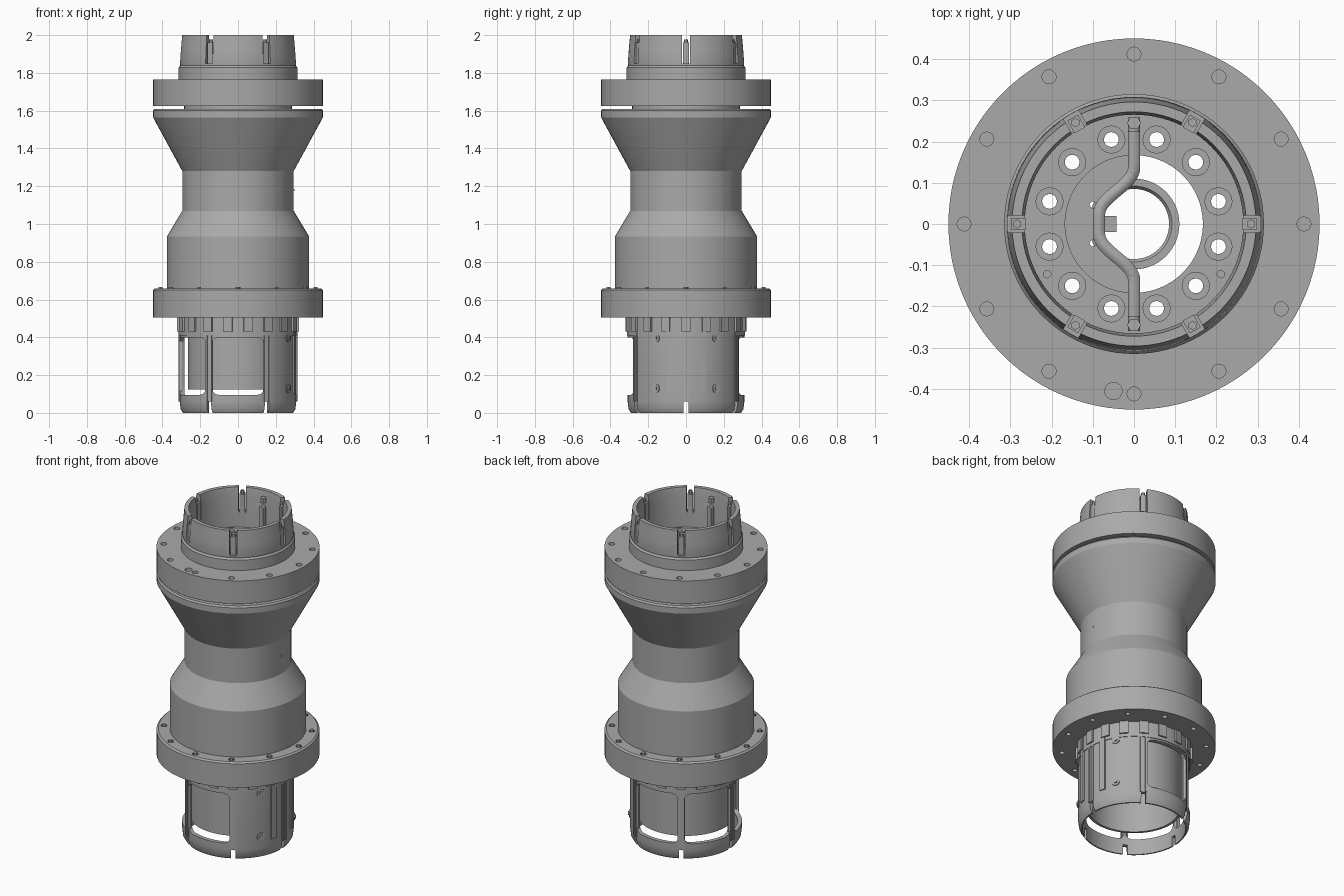
import bpy, bmesh
from math import radians, pi, cos, sin
from mathutils import Matrix

if "Cube" in bpy.data.objects:
    bpy.data.objects.remove(bpy.data.objects["Cube"], do_unlink=True)

grey = bpy.data.materials.new("machined_grey")
grey.use_nodes = True
TONE = (0.4, 0.4, 0.4, 1)
grey.diffuse_color = TONE
next(n for n in grey.node_tree.nodes if n.type == 'BSDF_PRINCIPLED').inputs["Base Color"].default_value = TONE

SIX = range(0, 360, 60)
TWELVE = range(0, 360, 30)


def finish(name, bm, smooth=True):
    bmesh.ops.recalc_face_normals(bm, faces=bm.faces)
    mesh = bpy.data.meshes.new(name)
    bm.to_mesh(mesh)
    bm.free()
    mesh.materials.append(grey)
    obj = bpy.data.objects.new(name, mesh)
    bpy.context.collection.objects.link(obj)
    if smooth:
        activate(obj)
        bpy.ops.object.shade_smooth_by_angle(angle=radians(25))
    return obj


def activate(obj):
    bpy.ops.object.select_all(action='DESELECT')
    obj.select_set(True)
    bpy.context.view_layer.objects.active = obj


def lathe(name, profile, centre=(0, 0), steps=96):
    """Spin a closed (radius, z) outline around the z axis."""
    bm = bmesh.new()
    vs = [bm.verts.new((r, 0, z)) for r, z in profile]
    edges = [bm.edges.new((vs[i - 1], vs[i])) for i in range(len(vs))]
    bmesh.ops.spin(bm, geom=vs + edges, cent=(0, 0, 0), axis=(0, 0, 1),
                   angle=2 * pi, steps=steps)
    bmesh.ops.remove_doubles(bm, verts=bm.verts, dist=1e-5)
    bmesh.ops.translate(bm, verts=bm.verts, vec=(*centre, 0))
    return finish(name, bm)


def place(angle, r, z):
    return Matrix.Rotation(radians(angle), 4, 'Z') @ Matrix.Translation((r, 0, z))


def box(bm, angle, r, z, size, rounding=0):
    vs = bmesh.ops.create_cube(bm, size=1, matrix=place(angle, r, z) @ Matrix.Diagonal((*size, 1)))["verts"]
    if rounding:
        out = place(angle, 1, 0).translation.normalized()
        edges = {e for v in vs for e in v.link_edges
                 if abs((e.verts[0].co - e.verts[1].co).normalized().dot(out)) > 0.9}
        bmesh.ops.bevel(bm, geom=list(edges), offset=rounding, segments=5,
                        profile=0.5, affect='EDGES')


def rod(bm, angle, r, z, radius, depth, sides=16, radial=False):
    m = place(angle, r, z)
    if radial:
        m = m @ Matrix.Rotation(pi / 2, 4, 'Y')
    bmesh.ops.create_cone(bm, cap_ends=True, segments=sides, radius1=radius,
                          radius2=radius, depth=depth, matrix=m)


def cut(target, bm):
    cutter = finish(target.name + "_cutter", bm, False)
    cutter.hide_render = True
    mod = target.modifiers.new("cut", 'BOOLEAN')
    mod.object, mod.operation, mod.solver = cutter, 'DIFFERENCE', 'EXACT'
    activate(target)
    bpy.ops.object.modifier_apply(modifier=mod.name)
    bpy.data.objects.remove(cutter, do_unlink=True)
    bpy.ops.object.shade_smooth_by_angle(angle=radians(25))


# Waisted body
lathe("waisted_body", [(0.25, 0.6), (0.376, 0.6), (0.376, 0.935), (0.295, 1.07),
                       (0.295, 1.28), (0.45, 1.565), (0.45, 1.6), (0.443, 1.61),
                       (0.285, 1.61), (0.285, 1.64), (0.25, 1.64)])

# Lower flange with bolt holes on both faces
lower_flange = lathe("lower_flange", [(0.25, 0.505), (0.45, 0.505), (0.45, 0.65),
                                      (0.44, 0.658), (0.25, 0.658)])
bm = bmesh.new()
for a in TWELVE:
    rod(bm, a, 0.41, 0.66, 0.017, 0.05)
    rod(bm, a + 15, 0.4, 0.505, 0.014, 0.05)
cut(lower_flange, bm)
bm = bmesh.new()
for a in TWELVE:
    rod(bm, a, 0.41, 0.652, 0.012, 0.03, 6)
finish("lower_flange_bolts", bm, False)

# Upper flange with bolt holes
upper_flange = lathe("upper_flange", [(0.265, 1.625), (0.45, 1.625), (0.45, 1.765), (0.265, 1.765)])
bm = bmesh.new()
for a in TWELVE:
    rod(bm, a, 0.412, 1.765, 0.017, 0.04)
rod(bm, 263, 0.408, 1.765, 0.021, 0.04)
cut(upper_flange, bm)

# Upper collar, split by six slots
collar = lathe("upper_collar", [(0.265, 1.72), (0.315, 1.72), (0.315, 1.828), (0.306, 1.838),
                                (0.308, 1.848), (0.303, 1.92), (0.296, 2.0), (0.272, 2.0),
                                (0.265, 1.95)])
bm = bmesh.new()
for a in SIX:
    box(bm, a, 0.29, 1.95, (0.1, 0.042, 0.2))
cut(collar, bm)

# Guide lugs standing in the slots
bm = bmesh.new()
for a in SIX:
    box(bm, a, 0.28, 1.86, (0.035, 0.03, 0.2))
    rod(bm, a, 0.284, 1.965, 0.011, 0.024, 6)
finish("guide_lugs", bm, False)

# Bolting plate inside the collar
plate = lathe("bolting_plate", [(0.167, 1.7), (0.28, 1.7), (0.28, 1.76), (0.167, 1.76)])
bm = bmesh.new()
for a in TWELVE:
    rod(bm, a + 15, 0.212, 1.73, 0.018, 0.2, 20)
for a in (-30, 210):
    rod(bm, a, 0.243, 1.76, 0.009, 0.03)
cut(plate, bm)
for a in TWELVE:
    t = radians(a + 15)
    lathe("plate_bushing", [(0.018, 1.74), (0.034, 1.74), (0.034, 1.768), (0.018, 1.768)],
          (0.212 * cos(t), 0.212 * sin(t)), 20)


# Curved divider across the bore
def divider_x(y):
    t = min(max((abs(y) - 0.025) / 0.11, 0), 1)
    return -0.0425 * (1 + cos(pi * t))


def divider_points(reach, count=40):
    ys = [reach * (2 * i / count - 1) for i in range(count + 1)]
    return [(divider_x(y), y) for y in ys]


bm = bmesh.new()
rows = [[bm.verts.new((x, y, z)) for x, y in divider_points(0.26)] for z in (1.66, 1.785)]
for i in range(len(rows[0]) - 1):
    bm.faces.new((rows[0][i], rows[0][i + 1], rows[1][i + 1], rows[1][i]))
divider = finish("curved_divider", bm)
thick = divider.modifiers.new("thickness", 'SOLIDIFY')
thick.thickness, thick.offset = 0.03, 0

# Half plate closing one side of the bore
bm = bmesh.new()
arc = [(0.175 * cos(radians(a)), 0.175 * sin(radians(a))) for a in range(90, 271, 6)]
outline = [bm.verts.new((x, y, 1.72)) for x, y in arc + divider_points(0.165)]
face = bm.faces.new(outline)
top = bmesh.ops.extrude_face_region(bm, geom=[face])["geom"]
bmesh.ops.translate(bm, verts=[v for v in top if isinstance(v, bmesh.types.BMVert)], vec=(0, 0, 0.03))
half_plate = finish("half_plate", bm, False)
bm = bmesh.new()
for a in (155, 205):
    rod(bm, a, 0.11, 1.735, 0.008, 0.1)
cut(half_plate, bm)

# Central ring with its key
lathe("central_ring", [(0.085, 1.6), (0.11, 1.6), (0.11, 1.72), (0.092, 1.72), (0.085, 1.71)],
      (0.0, 0), 64)
bm = bmesh.new()
box(bm, 0, -0.06, 1.73, (0.035, 0.04, 0.06))
finish("ring_key", bm, False)

# Upright latch fingers with nuts
bm = bmesh.new()
for a in (90, 270):
    box(bm, a, 0.235, 1.83, (0.025, 0.028, 0.16))
    rod(bm, a, 0.235, 1.91, 0.014, 0.025, 16, True)
    rod(bm, a, 0.245, 1.955, 0.017, 0.03, 6)
finish("latch_fingers", bm)

# Lower cage with windows and end notches
cage = lathe("lower_cage", [(0.284, 0.0), (0.292, 0.0), (0.304, 0.02), (0.309, 0.06),
                            (0.309, 0.52), (0.284, 0.52)])
bm = bmesh.new()
for a in (90, 150, 210, 270):
    box(bm, a, 0.3, 0.248, (0.11, 0.276, 0.304), 0.035)
for a in SIX:
    box(bm, a, 0.3, 0.025, (0.08, 0.026, 0.07))
cut(cage, bm)

# Cage inner sleeve
lathe("inner_sleeve", [(0.25, 0.125), (0.265, 0.125), (0.265, 0.52), (0.25, 0.52)])

# Paired rails, side ribs and teeth on the cage
bm = bmesh.new()
for a in SIX:
    for side in (-1, 1):
        box(bm, a + side * 2.6, 0.305, 0.25, (0.018, 0.011, 0.38))
for a in (-16, 16):
    box(bm, a, 0.305, 0.3, (0.02, 0.035, 0.4))
finish("cage_rails", bm, False)
lathe("cage_shoulder", [(0.29, 0.41), (0.313, 0.41), (0.313, 0.52), (0.29, 0.52)])
bm = bmesh.new()
for a in range(0, 360, 20):
    box(bm, a, 0.31, 0.47, (0.024, 0.05, 0.08))
finish("cage_teeth", bm, False)

# Cage screws on the closed side
bm = bmesh.new()
for a in (-31, 31):
    for z in (0.13, 0.397):
        rod(bm, a, 0.307, z, 0.023, 0.014, 20, True)
        rod(bm, a, 0.31, z, 0.011, 0.02, 6, True)
finish("cage_screws", bm)

# Small plug on the waist
bm = bmesh.new()
rod(bm, 0, 0.293, 1.18, 0.006, 0.01, 12, True)
finish("waist_plug", bm)
